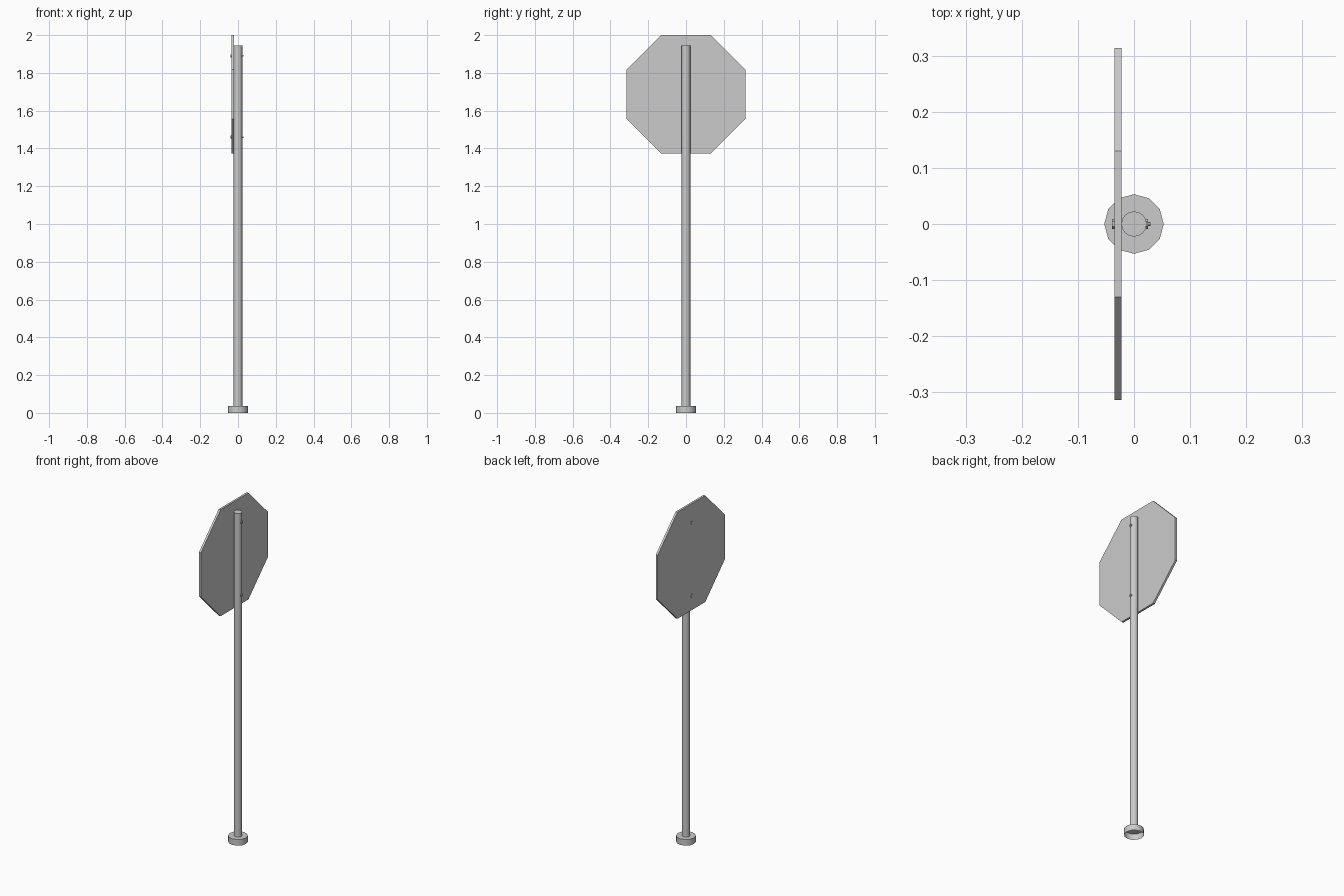
import bpy, bmesh
from math import radians, pi, cos
from mathutils import Matrix

if "Cube" in bpy.data.objects:
    bpy.data.objects.remove(bpy.data.objects["Cube"])


def cylinder(name, radius, start, end, sides, axis='Z', z=0.0, turn=0.0,
             open_bottom=False, smooth=False):
    """Cylinder running from start to end along Z, or along X at height z."""
    bm = bmesh.new()
    bmesh.ops.create_cone(bm, cap_ends=True, segments=sides, radius1=radius,
                          radius2=radius, depth=end - start)
    if open_bottom:
        bm.normal_update()
        caps = [f for f in bm.faces if f.normal.z < -0.9]
        bmesh.ops.delete(bm, geom=caps, context='FACES_ONLY')
    bm.transform(Matrix.Rotation(turn, 4, 'Z'))
    mid = (start + end) / 2
    if axis == 'X':
        bm.transform(Matrix.Translation((mid, 0, z)) @ Matrix.Rotation(pi / 2, 4, 'Y'))
    else:
        bm.transform(Matrix.Translation((0, 0, mid)))
    mesh = bpy.data.meshes.new(name)
    bm.to_mesh(mesh)
    bm.free()
    obj = bpy.data.objects.new(name, mesh)
    bpy.context.collection.objects.link(obj)
    if smooth:
        bpy.ops.object.select_all(action='DESELECT')
        obj.select_set(True)
        bpy.context.view_layer.objects.active = obj
        bpy.ops.object.shade_smooth_by_angle(angle=radians(40))
    return obj


# Ground collar, open underneath, and the post
cylinder("base_collar", 0.053, 0.0, 0.036, 12, open_bottom=True, smooth=True)
cylinder("post", 0.0225, 0.034, 1.945, 16, smooth=True)

# Octagonal plate with flat sides up, down, left and right
cylinder("sign_plate", 0.314 / cos(pi / 8), -0.035, -0.0225, 8, axis='X',
         z=1.687, turn=pi / 8)

# Two bolts through the plate and post: head, shank and nut
for label, z in (("lower", 1.46), ("upper", 1.89)):
    cylinder(f"{label}_bolt_head", 0.009, -0.039, -0.034, 6, axis='X', z=z)
    cylinder(f"{label}_bolt_shank", 0.004, -0.036, 0.029, 8, axis='X', z=z)
    cylinder(f"{label}_bolt_nut", 0.009, 0.021, 0.025, 6, axis='X', z=z)
